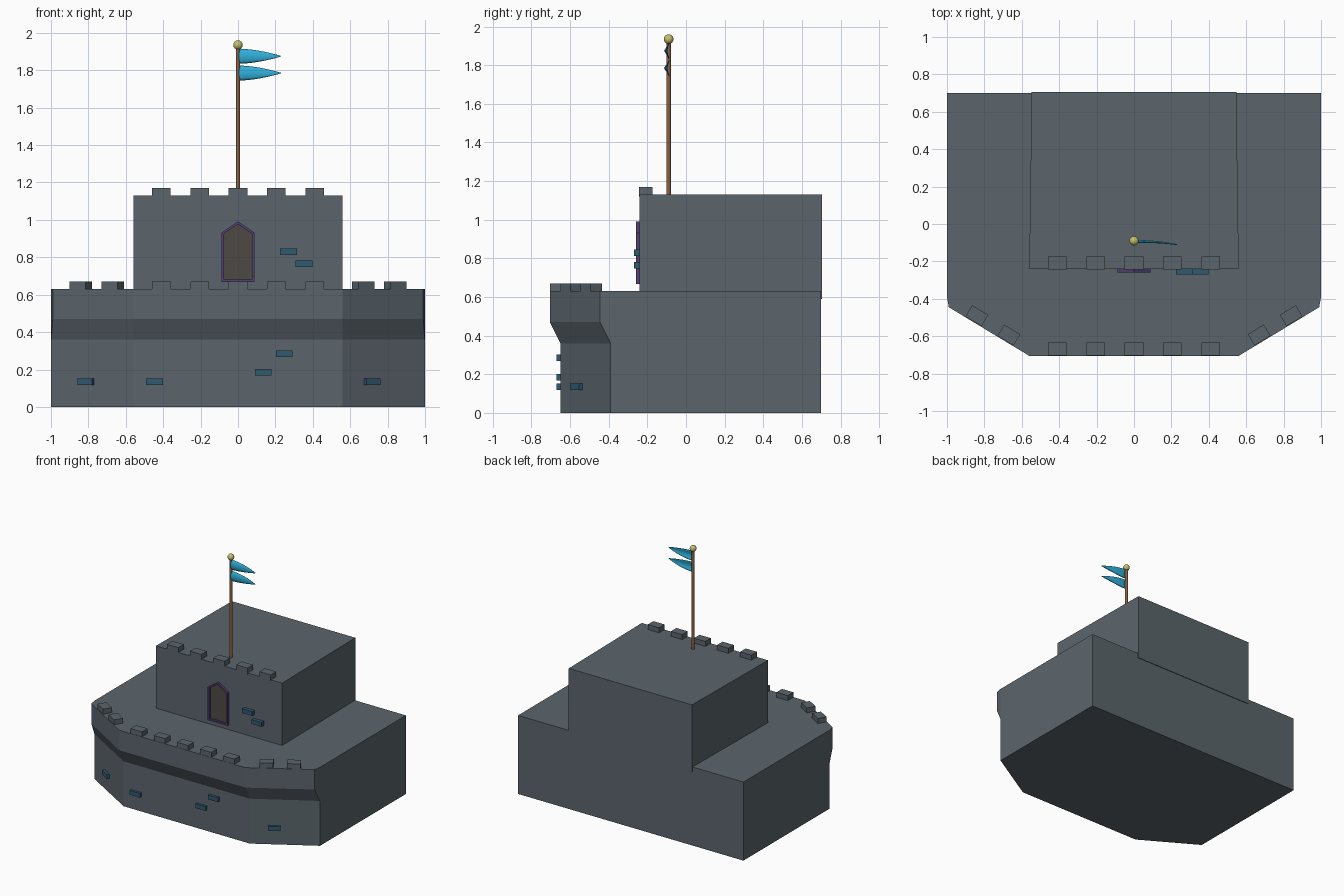
import bpy, bmesh, math
from mathutils import Vector

if "Cube" in bpy.data.objects:
    bpy.data.objects.remove(bpy.data.objects["Cube"])


def material(name, rgb):
    m = bpy.data.materials.new(name)
    m.diffuse_color = (*rgb, 1)
    m.use_nodes = True
    m.node_tree.nodes["Principled BSDF"].inputs["Base Color"].default_value = m.diffuse_color
    return m


STONE = material("stone", (0.105, 0.13, 0.15))
BRICK = material("blue_brick", (0.03, 0.10, 0.165))
PURPLE = material("purple_trim", (0.085, 0.05, 0.17))
DARK = material("window_dark", (0.075, 0.068, 0.06))
WOOD = material("wood", (0.26, 0.115, 0.05))
CYAN = material("cyan_cloth", (0.03, 0.43, 0.70))
GOLD = material("gold", (0.55, 0.53, 0.15))


def finish(bm, name, mat):
    bmesh.ops.recalc_face_normals(bm, faces=bm.faces)
    me = bpy.data.meshes.new(name)
    bm.to_mesh(me)
    bm.free()
    me.materials.append(mat)
    ob = bpy.data.objects.new(name, me)
    bpy.context.collection.objects.link(ob)
    return ob


def loft(name, rings, mat, caps=True):
    """Skin matching rings of points; caps=False joins last ring to first."""
    bm = bmesh.new()
    vs = [[bm.verts.new(p) for p in r] for r in rings]
    n = len(vs[0])
    pairs = list(zip(vs, vs[1:])) + ([] if caps else [(vs[-1], vs[0])])
    for a, b in pairs:
        for i in range(n):
            j = (i + 1) % n
            bm.faces.new((a[i], a[j], b[j], b[i]))
    if caps:
        bm.faces.new(vs[0])
        bm.faces.new(vs[-1])
    return finish(bm, name, mat)


def box(name, center, size, mat, angle=0):
    bm = bmesh.new()
    bmesh.ops.create_cube(bm, size=1)
    bmesh.ops.scale(bm, vec=size, verts=bm.verts)
    ob = finish(bm, name, mat)
    ob.location = center
    ob.rotation_euler.z = angle
    return ob


# Base wall: lower face, flared band, parapet
def footprint(z, shift, corner):
    return [(-1, 0.70, z), (-1, -0.39, z), (-corner, -0.39 - shift, z), (-0.56, -0.65 - shift, z),
            (0.56, -0.65 - shift, z), (corner, -0.39 - shift, z), (1, -0.39, z), (1, 0.70, z)]


loft("base_wall", [footprint(0, 0, 0.998), footprint(0.36, 0, 0.998),
                   footprint(0.47, 0.055, 0.99), footprint(0.63, 0.055, 0.99)], STONE)

# Upper keep, narrowing a little to the back
keep = [(-0.56, -0.24), (0.56, -0.24), (0.547, 0.705), (-0.547, 0.705)]
loft("keep", [[(x, y, z) for x, y in keep] for z in (0.59, 1.13)], STONE)

# Battlements
for i in range(-2, 3):
    x = i * 0.205
    box("keep_merlon", (x, -0.208, 1.145), (0.10, 0.07, 0.05), STONE)
    box("wall_merlon", (x, -0.668, 0.645), (0.10, 0.07, 0.05), STONE)
slope = math.atan2(0.26, 0.43)
along = Vector((math.cos(slope), math.sin(slope), 0))
inward = Vector((-along.y, along.x, 0))
for side in (-1, 1):
    for d in (0.15, 0.35):
        p = Vector((0.56, -0.703, 0.645)) + along * d + inward * 0.037
        box("corner_merlon", (p.x * side, p.y, p.z), (0.10, 0.07, 0.05), STONE, slope * side)

# Raised bricks: x, z, wall y, turn
for x, z, y, a in [(0.27, 0.83, -0.25, 0), (0.353, 0.765, -0.25, 0), (0.247, 0.285, -0.65, 0),
                   (0.135, 0.185, -0.65, 0), (-0.447, 0.135, -0.65, 0),
                   (0.714, 0.135, -0.56, slope), (-0.81, 0.135, -0.503, -slope)]:
    box("raised_brick", (x, y, z), (0.09, 0.04, 0.034), BRICK, a)


# Pointed window: panel and frame
def arch(w, bottom, spring, peak, y):
    return [(-w, y, bottom), (w, y, bottom), (w, y, spring), (0, y, peak), (-w, y, spring)]


outer, inner = (0.088, 0.668, 0.932, 0.992), (0.076, 0.681, 0.926, 0.976)
loft("window_panel", [arch(*inner, -0.23), arch(*inner, -0.243)], DARK)
loft("window_frame", [arch(*outer, -0.23), arch(*outer, -0.258),
                      arch(*inner, -0.258), arch(*inner, -0.23)], PURPLE, caps=False)

# Flagpole and finial
bpy.ops.mesh.primitive_cylinder_add(vertices=16, radius=0.012, depth=0.81, location=(0, -0.09, 1.525))
pole = bpy.context.object
pole.name = "flagpole"
pole.data.materials.append(WOOD)
bpy.ops.object.shade_smooth_by_angle()
bpy.ops.mesh.primitive_uv_sphere_add(segments=20, ring_count=12, radius=0.025, location=(0, -0.09, 1.935))
ball = bpy.context.object
ball.name = "pole_finial"
ball.data.materials.append(GOLD)
bpy.ops.object.shade_smooth_by_angle()

# Two bowed, tapering pennants
for zc in (1.875, 1.785):
    bm = bmesh.new()
    N, M = 10, 6
    grid = []
    for i in range(N + 1):
        t = i / N
        half = 0.038 * (1 - t ** 1.7) + 0.001
        row = []
        for j in range(M + 1):
            s = 2 * j / M - 1
            y = -0.088 - 0.022 * t * t - 0.012 * (1 - s * s) * (1 - t)
            row.append(bm.verts.new((0.005 + 0.225 * t, y, zc + half * s)))
        grid.append(row)
    for a, b in zip(grid, grid[1:]):
        for j in range(M):
            bm.faces.new((a[j], b[j], b[j + 1], a[j + 1])).smooth = True
    flag = finish(bm, "pennant", CYAN)
    sol = flag.modifiers.new("thickness", 'SOLIDIFY')
    sol.thickness = 0.006
    sol.offset = 0
